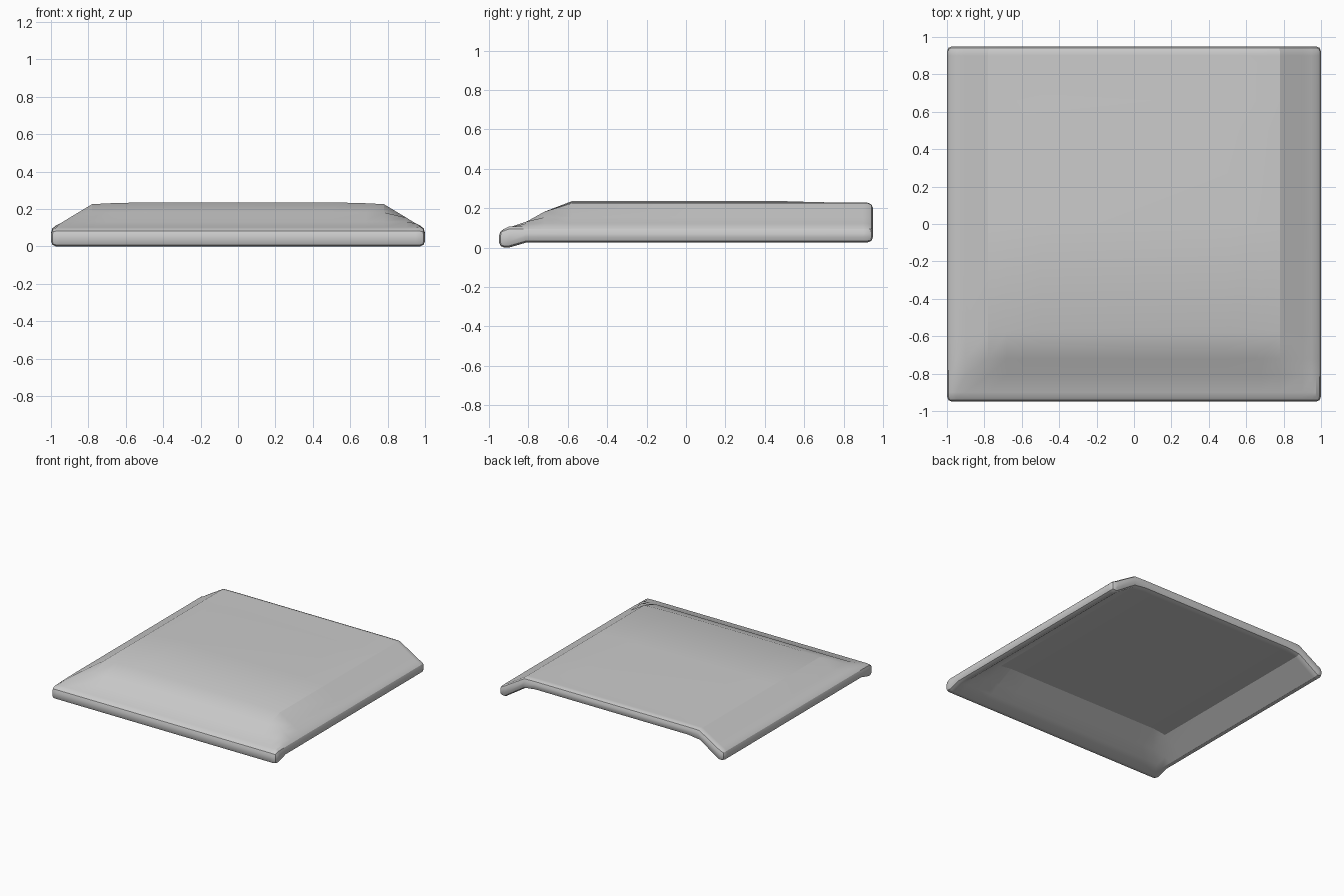
import bpy, bmesh

if "Cube" in bpy.data.objects:
    bpy.data.objects.remove(bpy.data.objects["Cube"])


def interp(pts, v):
    """Piecewise linear lookup, clamped at both ends."""
    if v <= pts[0][0]:
        return pts[0][1]
    for (a, p), (b, q) in zip(pts, pts[1:]):
        if v <= b:
            return p + (q - p) * (v - a) / (b - a)
    return pts[-1][1]


# Drop of each surface, measured outward from the centre
TOP_SIDE = [(0.5, 0), (0.68, 0.009), (0.78, 0.014), (0.9, 0.086), (0.95, 0.117), (1, 0.14)]
TOP_FRONT = [(0.58, 0.004), (0.72, 0.058), (0.81, 0.108), (0.9, 0.138), (0.95, 0.152)]
TOP_BACK = [(0.5, 0), (0.66, 0.009), (0.9, 0.012)]
LOW_SIDE = [(0.76, 0), (0.95, 0.124), (1, 0.124)]
LOW_FRONT = [(0.58, 0), (0.72, 0.07), (0.81, 0.115), (0.9, 0.15), (0.95, 0.15)]


def top_z(x, y):
    return 0.24 - max(interp(TOP_SIDE, abs(x)), interp(TOP_FRONT, -y), interp(TOP_BACK, y))


def low_z(x, y):
    return 0.15 - max(interp(LOW_SIDE, abs(x)), interp(LOW_FRONT, -y))


half = [0.5, 0.68, 0.78, 0.9, 0.95, 1.0]
xs = [-v for v in reversed(half)] + half
ys = [-0.95, -0.9, -0.81, -0.72, -0.58, 0, 0.5, 0.66, 0.9, 0.95]

# Draped sheet: upper and lower grids joined by a rim
bm = bmesh.new()
top = [[bm.verts.new((x, y, top_z(x, y))) for x in xs] for y in ys]
low = [[bm.verts.new((x, y, low_z(x, y))) for x in xs] for y in ys]
nx, ny = len(xs), len(ys)
for j in range(ny - 1):
    for i in range(nx - 1):
        for g in (top, low):
            bm.faces.new((g[j][i], g[j][i + 1], g[j + 1][i + 1], g[j + 1][i]))
ring = ([(0, i) for i in range(nx)] + [(j, nx - 1) for j in range(1, ny)]
        + [(ny - 1, i) for i in range(nx - 2, -1, -1)] + [(j, 0) for j in range(ny - 2, 0, -1)])
for (a, b), (c, d) in zip(ring, ring[1:] + ring[:1]):
    bm.faces.new((low[a][b], low[c][d], top[c][d], top[a][b]))
bmesh.ops.recalc_face_normals(bm, faces=bm.faces[:])

# Rounded rim and corners
rim = [e for e in bm.edges if e.calc_face_angle(0) > 0.8]
bmesh.ops.bevel(bm, geom=rim, offset=0.028, segments=2, profile=0.5,
                affect='EDGES', clamp_overlap=True)

mesh = bpy.data.meshes.new("draped_cover")
bm.to_mesh(mesh)
bm.free()
cover = bpy.data.objects.new("draped_cover", mesh)
bpy.context.collection.objects.link(cover)
bpy.context.view_layer.objects.active = cover
cover.select_set(True)
bpy.ops.object.shade_smooth_by_angle(angle=0.4)
